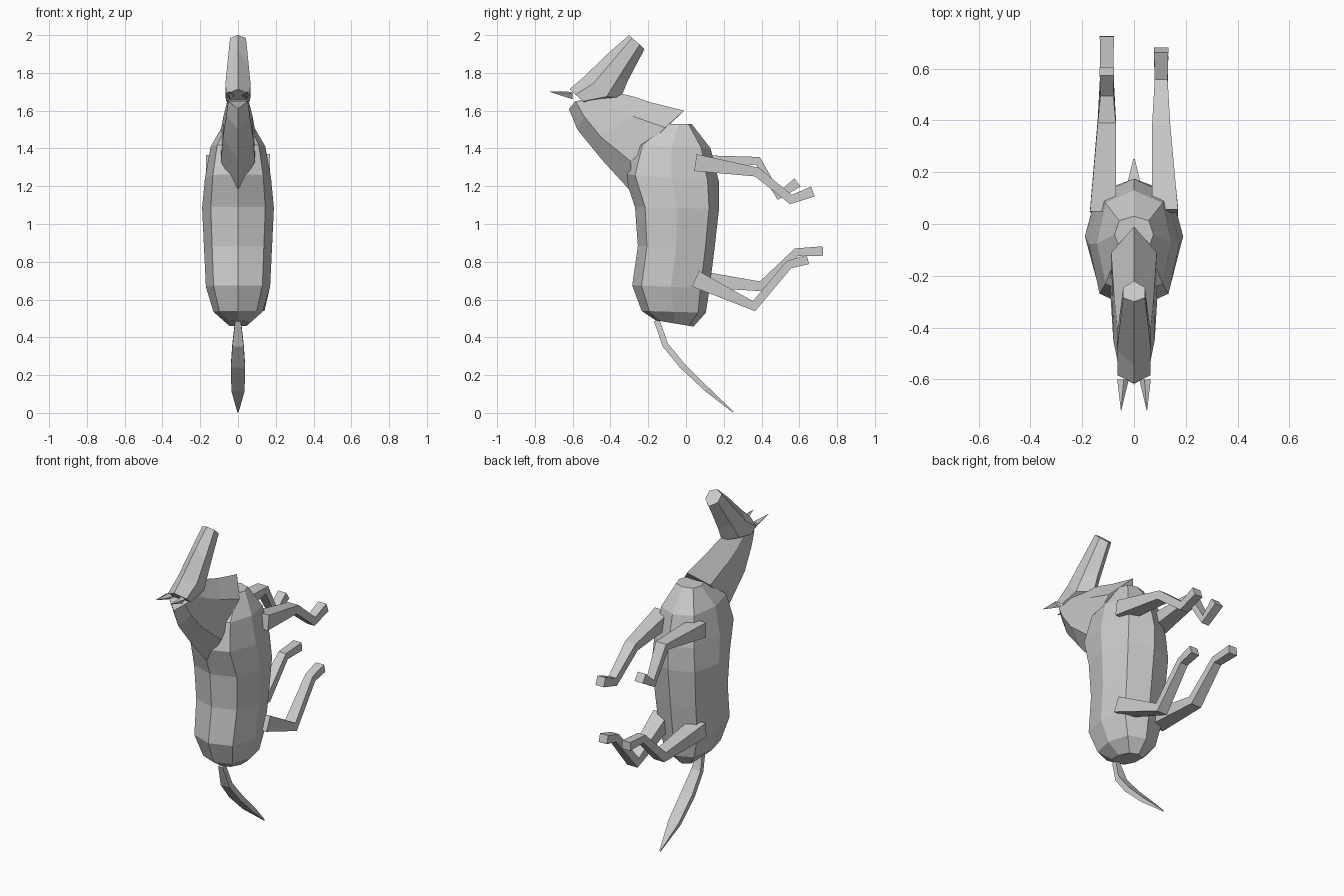
import bpy, bmesh
from mathutils import Vector

if "Cube" in bpy.data.objects:
    bpy.data.objects.remove(bpy.data.objects["Cube"])

grey = bpy.data.materials.new("plain grey")
grey.diffuse_color = (0.6, 0.6, 0.6, 1)
grey.use_nodes = True
grey.node_tree.nodes["Principled BSDF"].inputs["Base Color"].default_value = grey.diffuse_color


def loft(name, rings):
    """Skin a list of equal-length rings into a closed, flat-shaded solid."""
    bm = bmesh.new()
    rows = [[bm.verts.new(p) for p in r] for r in rings]
    for a, b in zip(rows, rows[1:]):
        n = len(a)
        for i in range(n):
            j = (i + 1) % n
            bm.faces.new((a[i], a[j], b[j], b[i]))
    bm.faces.new(rows[0])
    bm.faces.new(rows[-1])
    bmesh.ops.recalc_face_normals(bm, faces=bm.faces)
    me = bpy.data.meshes.new(name)
    bm.to_mesh(me)
    bm.free()
    me.materials.append(grey)
    ob = bpy.data.objects.new(name, me)
    bpy.context.collection.objects.link(ob)
    return ob


def hexagon(top, upper, lower, bottom):
    """Mirrored six-point ring: two centre points (y, z), two side points (x, y, z)."""
    mir = lambda p: (-p[0], p[1], p[2])
    return [(0, *top), upper, lower, (0, *bottom), mir(lower), mir(upper)]


def limb(name, path, x):
    """Tapered four-sided strip along a (y, z, thickness, width) path; x = start and end offset."""
    pts = [Vector((0, p[0], p[1])) for p in path]
    rings = []
    for i, (y, z, t, w) in enumerate(path):
        d = Vector((0, 0, 0))
        if i > 0:
            d += (pts[i] - pts[i - 1]).normalized()
        if i < len(pts) - 1:
            d += (pts[i + 1] - pts[i]).normalized()
        d.normalize()
        n = Vector((0, -d.z, d.y)) * t / 2
        cx = x[0] if i == 0 else x[1]
        s = Vector((w / 2, 0, 0))
        c = pts[i] + Vector((cx, 0, 0))
        rings.append([c + n + s, c + n - s, c - n - s, c - n + s])
    return loft(name, rings)


# Body: octagonal rings (back y, back z, belly y, belly z, half width)
rings = []
for yb, zb, yf, zf, w in [
    (-.16, .49, .04, .457, .06), (-.235, .54, .105, .53, .13),
    (-.285, .675, .125, .66, .17), (-.255, .885, .15, .86, .18),
    (-.27, 1.09, .175, 1.08, .19), (-.33, 1.265, .175, 1.22, .175),
    (-.28, 1.42, .13, 1.40, .145), (-.11, 1.53, .03, 1.53, .075),
]:
    mid, half = Vector((0, (yb + yf) / 2, (zb + zf) / 2)), Vector((0, (yf - yb) / 2, (zf - zb) / 2))
    k = .76
    rings.append([mid + half * c + Vector((w * s, 0, 0)) for c, s in
                  [(1, 0), (k, k), (0, 1), (-k, k), (-1, 0), (-k, -k), (0, -1), (k, -k)]])
loft("body", rings)

# Neck: from crest to throat, base to head
loft("neck", [
    hexagon((-.29, 1.17), (.09, -.29, 1.33), (.088, -.11, 1.51), (-.01, 1.60)),
    hexagon((-.445, 1.34), (.08, -.45, 1.46), (.077, -.28, 1.57), (-.19, 1.645)),
    hexagon((-.575, 1.50), (.062, -.54, 1.57), (.065, -.40, 1.62), (-.28, 1.675)),
    hexagon((-.62, 1.61), (.052, -.585, 1.65), (.055, -.47, 1.66), (-.34, 1.69)),
])

# Head: poll to muzzle, forehead to jaw
loft("head", [
    hexagon((-.615, 1.715), (.063, -.585, 1.685), (.063, -.545, 1.65), (-.51, 1.62)),
    hexagon((-.545, 1.775), (.066, -.49, 1.745), (.066, -.42, 1.675), (-.345, 1.668)),
    hexagon((-.40, 1.915), (.056, -.40, 1.85), (.056, -.355, 1.78), (-.31, 1.755)),
    hexagon((-.30, 2.0), (.042, -.285, 1.985), (.042, -.245, 1.95), (-.22, 1.925)),
])

# Ears: small backward-pointing spikes
for s, side in ((1, "right"), (-1, "left")):
    base = [(s * .02, -.60, 1.68), (s * .04, -.60, 1.70), (s * .065, -.60, 1.69), (s * .045, -.60, 1.66)]
    tip = [(s * .05 + (p[0] - s * .043) * .04, -.72, 1.70 + (p[2] - 1.68) * .04) for p in base]
    loft(side + "_ear", [base, tip])

# Legs: each with its own bent pose
legs = {
    "right_front_leg": (1, [(.05, 1.325, .09, .10), (.375, 1.275, .05, .07), (.555, 1.13, .05, .05), (.672, 1.172, .055, .055)]),
    "left_front_leg": (-1, [(.05, 1.32, .09, .10), (.38, 1.335, .045, .07), (.49, 1.15, .045, .05), (.59, 1.22, .055, .055)]),
    "right_hind_leg": (1, [(.05, .71, .09, .10), (.36, .565, .055, .07), (.545, .785, .045, .05), (.645, .812, .05, .055)]),
    "left_hind_leg": (-1, [(.05, .71, .09, .10), (.40, .67, .055, .07), (.585, .85, .045, .05), (.725, .857, .05, .055)]),
}
for name, (s, path) in legs.items():
    limb(name, path, (s * .12, s * .105))

# Tail: flat curved strip, widest in the middle
limb("tail", [(-.155, .49, .03, .03), (-.11, .36, .032, .06), (-.02, .25, .032, .075),
              (.11, .125, .026, .07), (.25, .004, .006, .006)], (0, 0))
